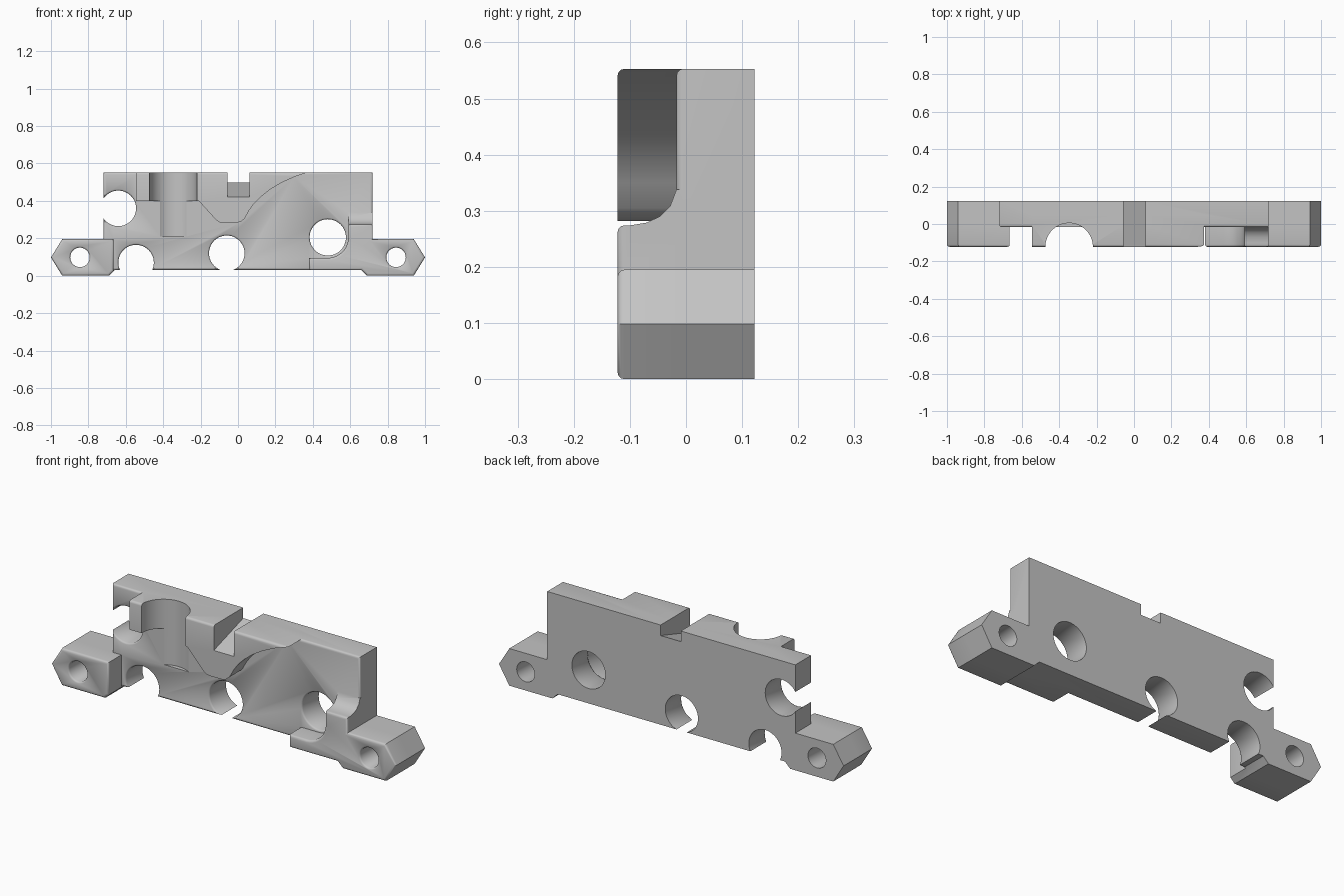
import bpy, bmesh, math

cube = bpy.data.objects.get("Cube")
if cube:
    bpy.data.objects.remove(cube, do_unlink=True)

FRONT, FACE, BACK = -0.122, -0.017, 0.122
MID = 0.05      # depth to which raised pads sink into the plate
ROUND = 0.012

gray = bpy.data.materials.new("plain_gray")
gray.use_nodes = True
gray.diffuse_color = (0.55, 0.55, 0.55, 1)
gray.node_tree.nodes["Principled BSDF"].inputs["Base Color"].default_value = (0.55, 0.55, 0.55, 1)


def finish(name, bm):
    bmesh.ops.recalc_face_normals(bm, faces=bm.faces)
    mesh = bpy.data.meshes.new(name)
    bm.to_mesh(mesh)
    bm.free()
    mesh.materials.append(gray)
    obj = bpy.data.objects.new(name, mesh)
    bpy.context.collection.objects.link(obj)
    return obj


def prism(name, points, start, end, axis="y", rounded=None):
    """Extrude a profile along y (points are x, z) or x (points are y, z);
    rounded(a, b) chooses which starting edges are rolled over."""
    bm = bmesh.new()
    place = (lambda p, d: (p[0], d, p[1])) if axis == "y" else (lambda p, d: (d, p[0], p[1]))
    near = [bm.verts.new(place(p, start)) for p in points]
    far = [bm.verts.new(place(p, end)) for p in points]
    bm.faces.new(near)
    bm.faces.new(far)
    for i in range(len(points)):
        j = (i + 1) % len(points)
        bm.faces.new((near[i], near[j], far[j], far[i]))
    bmesh.ops.recalc_face_normals(bm, faces=bm.faces)
    if rounded:
        rim = [e for e in bm.edges if all(v in near for v in e.verts)
               and rounded(e.verts[0].co, e.verts[1].co)]
        bmesh.ops.bevel(bm, geom=rim, offset=ROUND, segments=3, profile=0.5, affect="EDGES")
    return finish(name, bm)


def hole_cutter(name, x, z, r, face):
    """Round drill along y with a slightly flared mouth at the given face."""
    bm = bmesh.new()
    rings = []
    flare = 0.008
    for y, rad in ((face - 0.15, r + flare), (face, r + flare),
                   (face + 0.003, r + 0.003), (face + flare, r), (0.2, r)):
        rings.append([bm.verts.new((x + rad * math.cos(a), y, z + rad * math.sin(a)))
                      for a in (math.tau * i / 48 for i in range(48))])
    bm.faces.new(rings[0])
    bm.faces.new(rings[-1])
    for low, high in zip(rings, rings[1:]):
        for i in range(48):
            j = (i + 1) % 48
            bm.faces.new((low[i], low[j], high[j], high[i]))
    return finish(name, bm)


def combine(base, other, operation):
    mod = base.modifiers.new(other.name, "BOOLEAN")
    mod.operation = operation
    mod.solver = "EXACT"
    mod.object = other
    bpy.context.view_layer.objects.active = base
    bpy.ops.object.modifier_apply(modifier=mod.name)
    bpy.data.objects.remove(other, do_unlink=True)


def always(a, b):
    return True


# Back plate with pointed mounting ears
half = [(0.66, 0.03), (0.69, 0), (0.94, 0), (1, 0.098), (0.94, 0.195), (0.72, 0.195), (0.72, 0.553)]
outline = half + [(-x, z) for x, z in reversed(half)]
body = prism("mounting_plate", outline, FACE, BACK, rounded=always)

# Raised left ear
left_ear = prism("left_ear_pad", [(-1, 0.098), (-0.94, 0), (-0.69, 0), (-0.665, 0.025),
                 (-0.665, 0.195), (-0.94, 0.195)], FRONT, MID, rounded=always)

# Raised right ear, wrapping round the large hole
arc = [(0.48 + 0.11 * math.cos(a), 0.205 + 0.11 * math.sin(a))
       for a in (-math.pi / 2 * i / 10 for i in range(11))]
right_ear = prism("right_ear_pad", [(0.38, 0.03)] + half[:6] + [(0.72, 0.274), (0.59, 0.274)]
                  + arc + [(0.38, 0.095)], FRONT, MID, rounded=always)

# Hollow fillet between the right pad and the plate
fillet = prism("ledge_fillet", [(MID, 0.25), (-0.1, 0.25), (-0.1, 0.274), (-0.07, 0.279),
               (-0.047, 0.29), (-0.028, 0.309), (-0.017, 0.338), (MID, 0.338)],
               0.59, 0.72, axis="x")

# Raised upper block with a swept lower edge
swept = [(-0.545, 0.553), (-0.545, 0.4), (-0.21, 0.4), (-0.115, 0.296), (-0.1, 0.286),
         (-0.08, 0.282), (-0.01, 0.282), (0.015, 0.289), (0.035, 0.305), (0.06, 0.35),
         (0.085, 0.385), (0.12, 0.42), (0.17, 0.46), (0.23, 0.496), (0.3, 0.528), (0.375, 0.553)]
upper = prism("upper_block", swept, FRONT, MID,
              rounded=lambda a, b: min(a.z, b.z) > 0.55)

for pad in (left_ear, right_ear, fillet, upper):
    combine(body, pad, "UNION")

# Drilled holes, some breaking through the edges
holes = [(-0.845, 0.098, 0.052, FRONT), (0.845, 0.098, 0.052, FRONT),
         (-0.64, 0.36, 0.095, FACE), (-0.545, 0.07, 0.095, FACE),
         (-0.06, 0.12, 0.095, FACE), (0.48, 0.205, 0.097, FACE)]
for x, z, r, face in holes:
    combine(body, hole_cutter("hole_cutter", x, z, r, face), "DIFFERENCE")

# Upright round pocket in the upper block
bm = bmesh.new()
bmesh.ops.create_cone(bm, cap_ends=True, segments=64, radius1=0.127, radius2=0.127, depth=0.6)
bmesh.ops.translate(bm, verts=bm.verts, vec=(-0.347, FRONT, 0.51))
combine(body, finish("pocket_cutter", bm), "DIFFERENCE")

# Top notch with a sloping floor
notch = prism("notch_cutter", [(-0.2, 0.397), (0.2, 0.522), (0.2, 0.7), (-0.2, 0.7)],
              -0.055, 0.062, axis="x")
combine(body, notch, "DIFFERENCE")

bpy.ops.object.select_all(action="DESELECT")
body.select_set(True)
bpy.context.view_layer.objects.active = body
bpy.ops.object.shade_smooth_by_angle(angle=math.radians(32))
